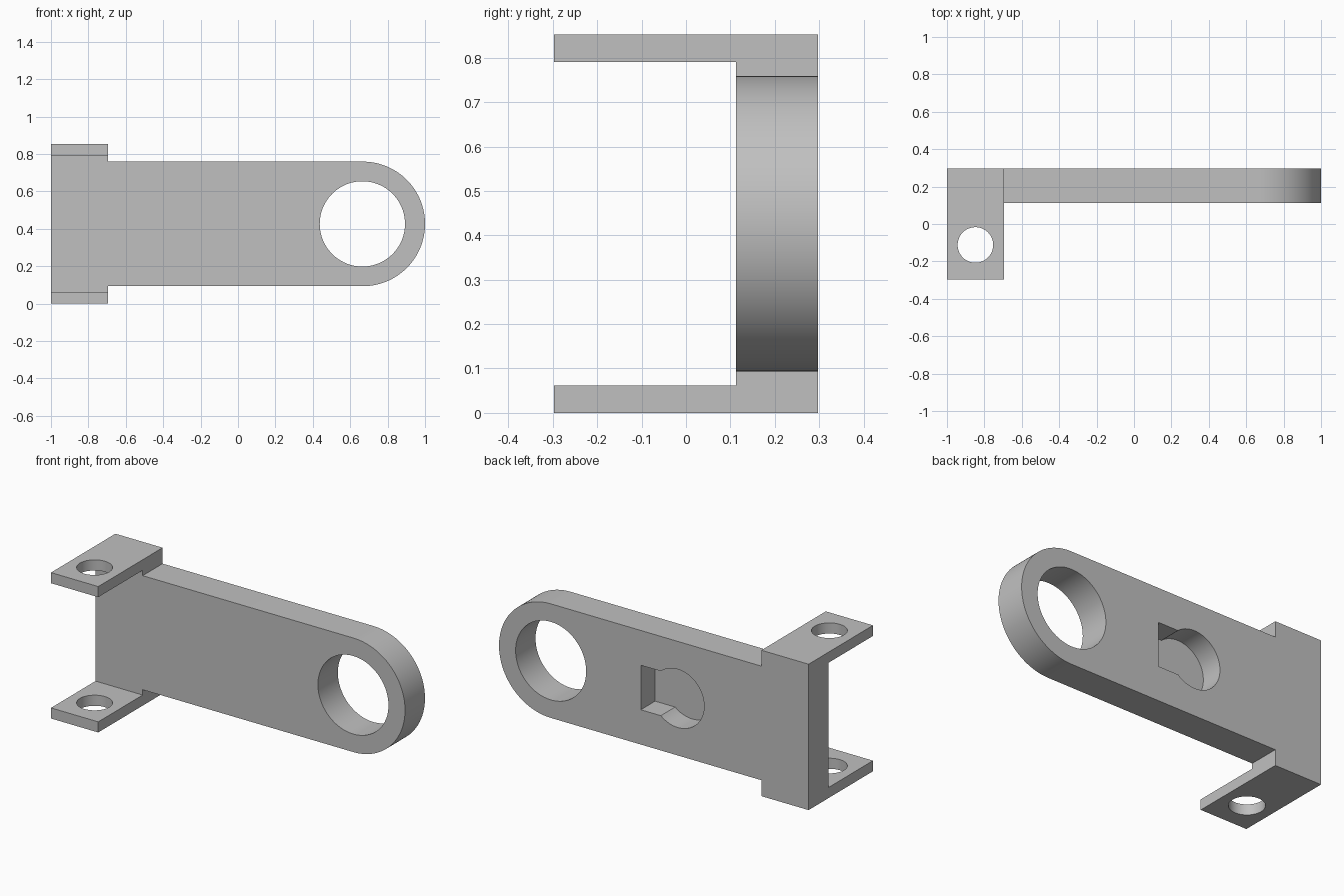
import bpy, bmesh, math
from mathutils import Vector

if "Cube" in bpy.data.objects:
    bpy.data.objects.remove(bpy.data.objects["Cube"], do_unlink=True)

grey = bpy.data.materials.new("plain grey")
grey.use_nodes = True
colour = (0.53, 0.53, 0.53, 1)
grey.diffuse_color = colour
grey.node_tree.nodes["Principled BSDF"].inputs["Base Color"].default_value = colour

FRONT, BACK = 0.113, 0.297        # faces of the arm plate
TOP, MID = 0.852, 0.426           # overall height and centre line
LEFT, STEP = -1.0, -0.695         # ends of the clevis block
EYE_X, EYE_R = 0.667, 0.333       # rounded arm end


def prism(name, points, offset):
    """Extrude a closed planar outline along an offset."""
    bm = bmesh.new()
    face = bm.faces.new([bm.verts.new(p) for p in points])
    swept = bmesh.ops.extrude_face_region(bm, geom=[face])["geom"]
    verts = [v for v in swept if isinstance(v, bmesh.types.BMVert)]
    bmesh.ops.translate(bm, verts=verts, vec=Vector(offset))
    bmesh.ops.recalc_face_normals(bm, faces=bm.faces[:])
    mesh = bpy.data.meshes.new(name)
    bm.to_mesh(mesh)
    bm.free()
    mesh.materials.append(grey)
    obj = bpy.data.objects.new(name, mesh)
    bpy.context.collection.objects.link(obj)
    return obj


def arc(cx, cy, r, start, end, steps):
    angles = [math.radians(start + (end - start) * i / steps) for i in range(steps + 1)]
    return [(cx + r * math.cos(a), cy + r * math.sin(a)) for a in angles]


def combine(body, tool, operation):
    """Apply a boolean and discard the tool."""
    mod = body.modifiers.new(operation.lower(), "BOOLEAN")
    mod.operation, mod.object, mod.solver = operation, tool, "EXACT"
    bpy.context.view_layer.objects.active = body
    bpy.ops.object.modifier_apply(modifier=mod.name)
    bpy.data.objects.remove(tool, do_unlink=True)


# Arm with stepped block at one end and a round eye at the other
upper = [(STEP, MID + EYE_R), (STEP, TOP), (LEFT, TOP)]
lower = [(x, TOP - z) for x, z in reversed(upper)]
outline = lower + arc(EYE_X, MID, EYE_R, -90, 90, 64) + upper
bracket = prism("bracket", [(x, FRONT, z) for x, z in outline], (0, BACK - FRONT, 0))

# Two mounting tabs projecting forward
for z in (0, TOP - 0.062):
    tab = prism("tab", [(LEFT, -BACK, z), (STEP, -BACK, z), (STEP, BACK, z), (LEFT, BACK, z)],
                (0, 0, 0.062))
    combine(bracket, tab, "UNION")

# Pin hole through both tabs
pin = [(x, y, -0.1) for x, y in arc(-0.848, -0.112, 0.095, 0, 360, 64)[:-1]]
combine(bracket, prism("pin_cutter", pin, (0, 0, 1.1)), "DIFFERENCE")

# Large hole through the eye
eye = [(x, 0, z) for x, z in arc(EYE_X - 0.002, MID, 0.228, 0, 360, 96)[:-1]]
combine(bracket, prism("eye_cutter", eye, (0, 0.5, 0)), "DIFFERENCE")

# Keyhole pocket in the back: round recess with a square slot beside it
R, HALF = 0.17, 0.13
a = math.degrees(math.asin(HALF / R))
key = arc(-0.155, MID, R, a, 360 - a, 64) + [(0.084, MID - HALF), (0.084, MID + HALF)]
combine(bracket, prism("pocket_cutter", [(x, BACK - 0.132, z) for x, z in key], (0, 0.3, 0)),
        "DIFFERENCE")

# Tidy coplanar seams, then smooth the curved walls only
bm = bmesh.new()
bm.from_mesh(bracket.data)
bmesh.ops.remove_doubles(bm, verts=bm.verts[:], dist=0.0001)
bmesh.ops.dissolve_limit(bm, angle_limit=0.005, verts=bm.verts[:], edges=bm.edges[:])
bm.to_mesh(bracket.data)
bm.free()
bpy.ops.object.select_all(action="DESELECT")
bracket.select_set(True)
bpy.context.view_layer.objects.active = bracket
bpy.ops.object.shade_smooth_by_angle(angle=math.radians(30))
